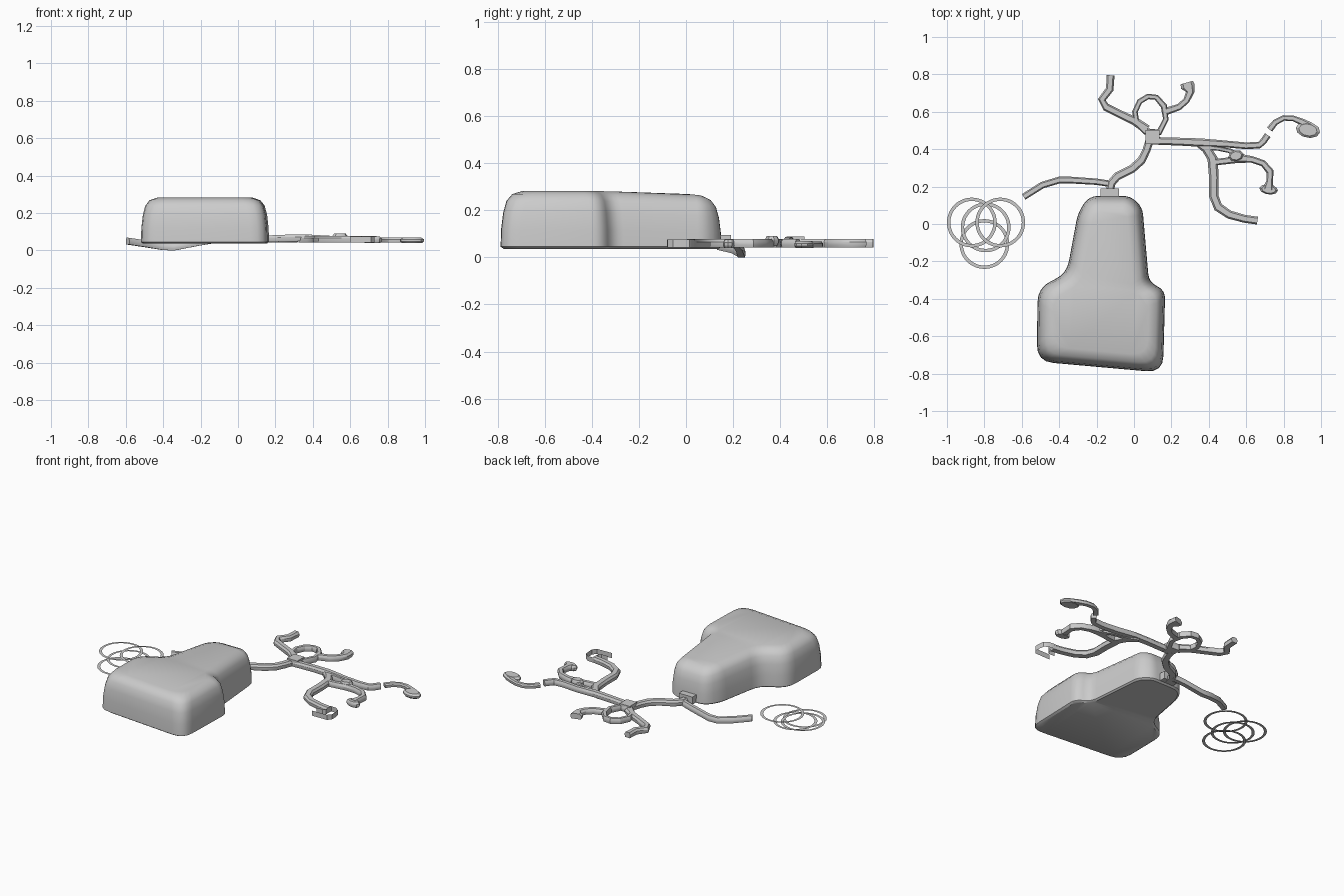
import bpy, bmesh, math
from mathutils import Vector as V

if "Cube" in bpy.data.objects:
    bpy.data.objects.remove(bpy.data.objects["Cube"])


def finish(name, bm, angle=35, recalc=True):
    if recalc:
        bmesh.ops.recalc_face_normals(bm, faces=bm.faces[:])
    me = bpy.data.meshes.new(name)
    bm.to_mesh(me)
    bm.free()
    ob = bpy.data.objects.new(name, me)
    bpy.context.collection.objects.link(ob)
    bpy.ops.object.select_all(action='DESELECT')
    ob.select_set(True)
    bpy.context.view_layer.objects.active = ob
    bpy.ops.object.shade_smooth_by_angle(angle=math.radians(angle))
    return ob


def bridge(bm, a, b):
    for i in range(len(a)):
        j = (i + 1) % len(a)
        bm.faces.new((a[i], a[j], b[j], b[i]))


def rounded(ctrl, inset, steps=5):
    """Inset a counter-clockwise polygon, then round its corners."""
    n = len(ctrl)
    P = [V(c[:2]) for c in ctrl]
    Q = []
    for i in range(n):
        d1 = (P[i] - P[i - 1]).normalized()
        d2 = (P[(i + 1) % n] - P[i]).normalized()
        n1, n2 = V((-d1.y, d1.x)), V((-d2.y, d2.x))
        Q.append(P[i] + (n1 + n2) * inset / (1 + n1.dot(n2)))
    out = []
    for i in range(n):
        a, b = Q[i - 1] - Q[i], Q[(i + 1) % n] - Q[i]
        r = min(ctrl[i][2], a.length * .46, b.length * .46)
        s, e = Q[i] + a.normalized() * r, Q[i] + b.normalized() * r
        for k in range(steps):
            t = k / (steps - 1)
            out.append(s * (1 - t) ** 2 + Q[i] * 2 * t * (1 - t) + e * t * t)
    return out


def branch(name, pts, closed=False, z0=.042, h=.036):
    """Sweep a chamfered flat section; points are (x, y, width[, z offset])."""
    bm = bmesh.new()
    n = len(pts)
    P = [V(p[:2]) for p in pts]
    rings = []
    for i, p in enumerate(pts):
        a = P[i - 1] if closed or i else P[i]
        b = P[(i + 1) % n] if closed or i < n - 1 else P[i]
        d = (b - a).normalized()
        s = V((-d.y, d.x))
        z = z0 + (p[3] if len(p) > 3 else 0)
        sec = [(-.42, 0), (.42, 0), (.5, .3), (.5, .65), (.3, 1), (-.3, 1), (-.5, .65), (-.5, .3)]
        rings.append([bm.verts.new((*(P[i] + s * u * p[2]), z + v * h)) for u, v in sec])
    for r, q in zip(rings, rings[1:]):
        bridge(bm, r, q)
    if closed:
        bridge(bm, rings[-1], rings[0])
    else:
        bm.faces.new(rings[0])
        bm.faces.new(rings[-1])
    return finish(name, bm, 30)


def pad(name, x, y, rx, ry, z, h, rot=0, n=10):
    """Flattened rounded knob."""
    bm = bmesh.new()
    rings = []
    for f, zz in ((.85, 0), (1, .3), (1, .65), (.75, 1)):
        ring = []
        for k in range(n):
            a = 2 * math.pi * k / n
            u, v = rx * f * math.cos(a), ry * f * math.sin(a)
            ring.append(bm.verts.new((x + u * math.cos(rot) - v * math.sin(rot),
                                      y + u * math.sin(rot) + v * math.cos(rot), z + h * zz)))
        rings.append(ring)
    for r, q in zip(rings, rings[1:]):
        bridge(bm, r, q)
    bm.faces.new(rings[0])
    bm.faces.new(rings[-1])
    return finish(name, bm, 30)


def block(name, c, s):
    bm = bmesh.new()
    bmesh.ops.create_cube(bm, size=1)
    for v in bm.verts:
        v.co = V([c[i] + v.co[i] * s[i] for i in range(3)])
    return finish(name, bm)


# bottle-shaped body
outline = [(-.52, -.735, .09), (.155, -.795, .09), (.167, -.355, .09), (.08, -.31, .06),
           (.045, .09, .07), (-.02, .15, .05), (-.24, .15, .06), (-.30, .06, .06),
           (-.36, -.265, .07), (-.515, -.34, .09)]
bm = bmesh.new()
levels = []
for inset, z in ((.012, .036), (0, .045), (.002, .12), (.01, .19), (.023, .24), (.045, .268), (.085, .282)):
    ring = []
    for p in rounded(outline, inset):
        f = 1 - .04 * max(0, min(1, (p.y + .4) / .4)) - .09 * max(0, (p.y + .05) / .2) ** 2
        ring.append(bm.verts.new((p.x, p.y, z if z < .05 else z * f)))
    levels.append(ring)
for r, q in zip(levels, levels[1:]):
    bridge(bm, r, q)
caps = [bm.faces.new(levels[0]), bm.faces.new(levels[-1])]
bmesh.ops.triangulate(bm, faces=caps)
finish("body", bm)

# neck connector and junction
block("neck_connector", (-.13, .165, .07), (.10, .05, .05))
block("junction", (.10, .465, .065), (.075, .075, .045))

# branches
branch("left_branch", [(-.59, .145, .035, -.01), (-.49, .208, .036, -.025), (-.40, .235, .036, -.04),
                       (-.34, .235, .036, -.042), (-.2, .226, .034, -.015), (-.11, .212, .034, 0)])
branch("trunk", [(-.13, .17, .04), (-.12, .22, .045), (-.09, .255, .045), (-.01, .295, .045),
                 (.04, .34, .045), (.065, .39, .042), (.085, .45, .045)])
branch("small_loop", [(.06, .495, .035), (.015, .54, .03), (.005, .6, .03), (.03, .655, .03),
                      (.075, .682, .03), (.12, .677, .03), (.16, .63, .035), (.17, .56, .03),
                      (.135, .49, .035)], True)
branch("upper_left_branch", [(.07, .505, .05), (.0, .552, .045), (-.08, .59, .042), (-.15, .625, .042),
                             (-.172, .665, .042), (-.13, .72, .042), (-.125, .795, .042)])
branch("upper_right_branch", [(.165, .6, .04), (.24, .625, .035), (.28, .66, .035), (.30, .705, .045),
                              (.288, .735, .075), (.282, .756, .07)])
branch("main_branch", [(.10, .445, .04), (.25, .44, .042, .006), (.36, .435, .045, .008), (.5, .427, .036),
                       (.6, .418, .036), (.67, .422, .036), (.69, .44, .036), (.715, .475, .036)])
branch("far_branch", [(.725, .505, .036), (.755, .543, .032), (.80, .567, .03), (.85, .565, .03),
                      (.90, .545, .036), (.94, .52, .05)], h=.026)
pad("far_knob", .93, .503, .066, .042, .04, .03, -.2)
branch("lower_branch", [(.33, .437, .03), (.385, .405, .05), (.42, .35, .055), (.427, .25, .052),
                        (.426, .15, .05), (.45, .09, .05), (.51, .05, .045), (.59, .028, .042),
                        (.66, .018, .042)])
branch("hole_upper_rim", [(.39, .41, .03), (.45, .403, .022), (.51, .392, .025), (.55, .365, .045)])
branch("side_branch", [(.43, .33, .035), (.50, .338, .035), (.56, .352, .05), (.63, .345, .035),
                       (.69, .325, .035), (.728, .28, .04), (.725, .23, .035), (.718, .185, .06)])
pad("side_knob", .72, .185, .05, .027, .04, .036, -.15)
pad("branch_bump", .545, .365, .042, .03, .05, .04, .2, 8)

# open hook made of thin upright strips
bm = bmesh.new()
for path in ([(.655, .038), (.70, .035), (.725, .015), (.73, -.02), (.73, -.055), (.71, -.078), (.60, -.08)],
             [(.60, -.03), (.645, -.03), (.66, -.018), (.66, 0)]):
    col = [(bm.verts.new((x, y, .042)), bm.verts.new((x, y, .076))) for x, y in path]
    for a, b in zip(col, col[1:]):
        bm.faces.new((a[0], b[0], b[1], a[1]))
finish("open_hook", bm)

# thin flat rings
for i, (x, y, z) in enumerate(((-.867, .008, .045), (-.715, .008, .06), (-.793, -.018, .021), (-.8, -.107, .006))):
    bm = bmesh.new()
    r = [[bm.verts.new((x + q * math.cos(k * math.pi / 24), y + q * math.sin(k * math.pi / 24), z))
          for k in range(48)] for q in (.133, .115)]
    bridge(bm, r[0], r[1])
    finish("flat_ring_%d" % (i + 1), bm, recalc=False)
